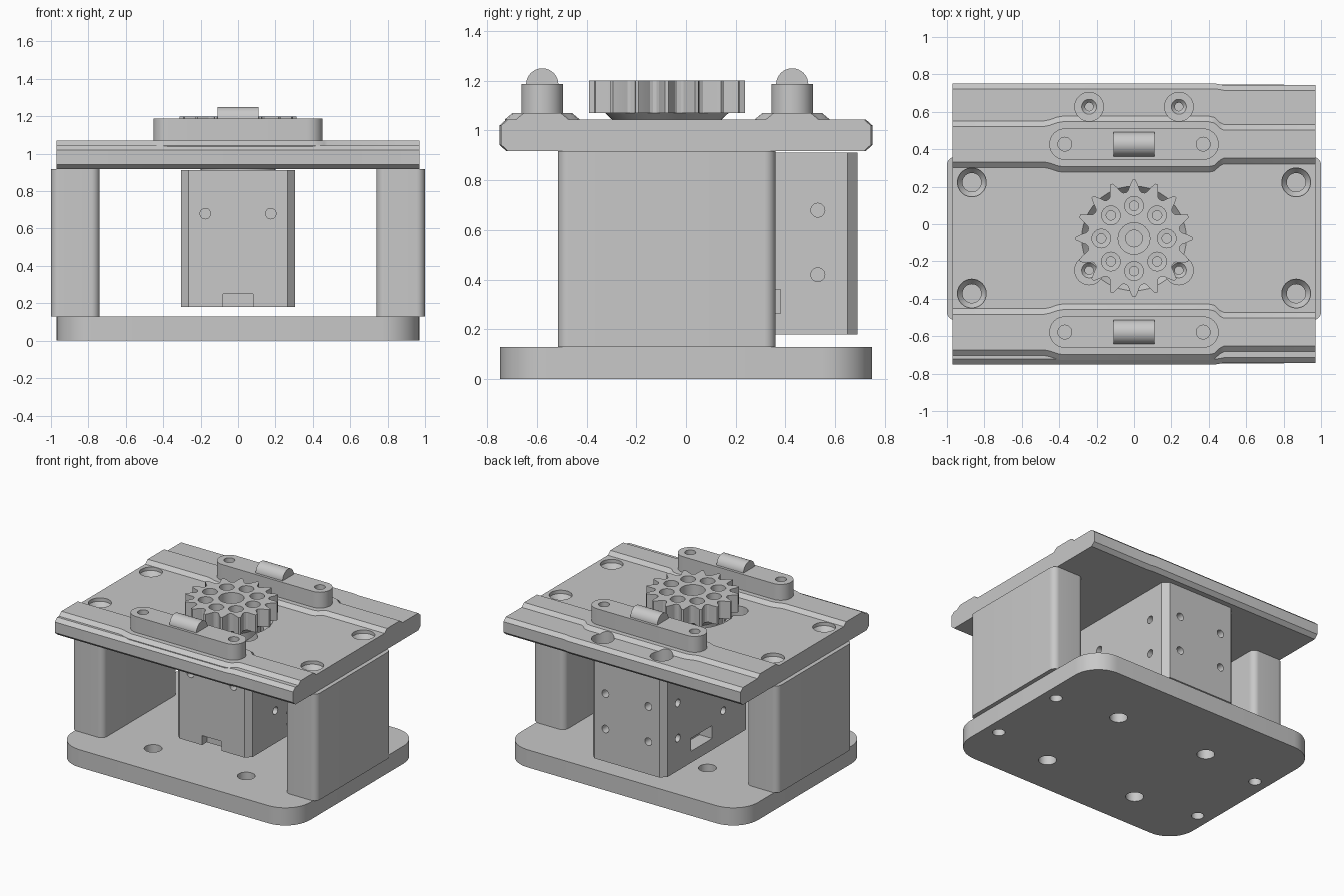
import bpy, bmesh, math
from mathutils import Vector

if "Cube" in bpy.data.objects:
    bpy.data.objects.remove(bpy.data.objects["Cube"])

grey = bpy.data.materials.new("plain grey")
grey.use_nodes = True
COLOUR = (0.58, 0.58, 0.58, 1)
grey.diffuse_color = COLOUR
grey.node_tree.nodes["Principled BSDF"].inputs["Base Color"].default_value = COLOUR


def finish(name, bm):
    bmesh.ops.recalc_face_normals(bm, faces=bm.faces)
    mesh = bpy.data.meshes.new(name)
    bm.to_mesh(mesh)
    bm.free()
    mesh.materials.append(grey)
    ob = bpy.data.objects.new(name, mesh)
    bpy.context.collection.objects.link(ob)
    return ob


def loft(bm, rings):
    """Skin closed rings of points and cap both ends."""
    rows = [[bm.verts.new(p) for p in ring] for ring in rings]
    for a, b in zip(rows, rows[1:]):
        for i in range(len(a)):
            j = (i + 1) % len(a)
            bm.faces.new((a[i], a[j], b[j], b[i]))
    bm.faces.new(rows[0][::-1])
    bm.faces.new(rows[-1])


def prism(bm, outline, z0, z1):
    loft(bm, [[(x, y, z) for x, y in outline] for z in (z0, z1)])


def turned(bm, at, profile, axis="Z", n=32):
    """Stack of circles (radius, height) along an axis through a point."""
    turn = Vector((0, 0, 1)).rotation_difference(
        Vector([float(axis == k) for k in "XYZ"])).to_matrix()
    ring = [2 * math.pi * i / n for i in range(n)]
    loft(bm, [[turn @ Vector((r * math.cos(t), r * math.sin(t), h)) + Vector(at)
               for t in ring] for r, h in profile])


def block(bm, lo, hi):
    prism(bm, [(lo[0], lo[1]), (hi[0], lo[1]), (hi[0], hi[1]), (lo[0], hi[1])], lo[2], hi[2])


def rounded(x0, x1, y0, y1, r, n=10):
    pts = []
    for k, (cx, cy) in enumerate([(x1 - r, y1 - r), (x0 + r, y1 - r),
                                  (x0 + r, y0 + r), (x1 - r, y0 + r)]):
        for i in range(n + 1):
            t = (k + i / n) * math.pi / 2
            pts.append((cx + r * math.cos(t), cy + r * math.sin(t)))
    return pts


def carve(ob, cutter_bm):
    cutter = finish("cutter", cutter_bm)
    cutter.hide_render = True
    mod = ob.modifiers.new("holes", "BOOLEAN")
    mod.operation, mod.solver, mod.object = "DIFFERENCE", "EXACT", cutter
    bpy.context.view_layer.objects.active = ob
    bpy.ops.object.modifier_apply(modifier=mod.name)
    bpy.data.objects.remove(cutter)


MID = -0.077            # centre line of gear and columns
BOLTS = [(x, y) for x in (-0.867, 0.867) for y in (0.223, -0.372)]
MOUNTS = [(x, y) for x in (-0.24, 0.24) for y in (0.627, -0.248)]
RAILS = {"back": 0.427, "front": -0.578}

# Base plate
bm = bmesh.new()
prism(bm, rounded(-0.97, 0.97, -0.747, 0.747, 0.2), 0, 0.13)
base = finish("base_plate", bm)
bm = bmesh.new()
for x, y in BOLTS:
    turned(bm, (x, y, 0), [(0.042, -0.1), (0.042, 0.2)])
for x in (-0.38, 0.38):
    for y in (MID - 0.37, MID + 0.37):
        turned(bm, (x, y, 0), [(0.06, -0.1), (0.06, 0.2)])
carve(base, bm)

# Side columns
for name, x0 in (("left_column", 0.74), ("right_column", -1.0)):
    bm = bmesh.new()
    prism(bm, rounded(x0, x0 + 0.26, -0.515, 0.36, 0.045), 0.13, 0.917)
    finish(name, bm)

# Motor with chamfered corners, screw holes, sockets and a cable notch
bm = bmesh.new()
prism(bm, rounded(-0.305, 0.305, -0.305, 0.69, 0.04, 1), 0.18, 0.912)
motor = finish("motor_body", bm)
bm = bmesh.new()
for z in (0.68, 0.42):
    for s in (-1, 1):
        for y in (0.0, 0.53):
            turned(bm, (s * 0.305, y, z), [(0.028, -0.07), (0.028, 0.07)], "X", 20)
        turned(bm, (s * 0.175, 0.69, z), [(0.028, -0.07), (0.028, 0.07)], "Y", 20)
        if z > 0.5:
            turned(bm, (s * 0.175, -0.305, z), [(0.028, -0.07), (0.028, 0.07)], "Y", 20)
for s in (-1, 1):
    block(bm, (s * 0.35 - 0.15, 0.13, 0.265), (s * 0.35 + 0.15, 0.38, 0.36))
block(bm, (-0.08, -0.4, 0.1), (0.08, -0.25, 0.25))
carve(motor, bm)


def screw_cutters():
    bm = bmesh.new()
    for x, y in BOLTS:
        turned(bm, (x, y, 0), [(0.05, 0.8), (0.05, 0.985), (0.077, 1.02), (0.077, 1.2)])
    for x, y in MOUNTS:
        turned(bm, (x, y, 0), [(0.022, 0.8), (0.022, 0.945), (0.04, 0.965),
                               (0.077, 0.966), (0.077, 1.2)])
    return bm


# Top deck with chamfered long edges, slightly narrower at the left end
bm = bmesh.new()
rings = []
for x, w in ((-0.97, 0.75), (0.44, 0.75), (0.48, 0.743), (0.97, 0.743)):
    half = [(w - 0.028, 0.917), (w, 0.942), (w, 1.02), (w - 0.028, 1.045)]
    rings.append([(x, y, z) for y, z in half] + [(x, -y, z) for y, z in reversed(half)])
loft(bm, rings)
deck = finish("top_deck", bm)
carve(deck, screw_cutters())
# Tapered opening for the horn
bm = bmesh.new()
turned(bm, (0, MID, 0), [(0.215, 0.9), (0.215, 0.97), (0.28, 1.045), (0.28, 1.1)], n=48)
carve(deck, bm)

# Raised rails, widened around the arms
for side, c in RAILS.items():
    bm = bmesh.new()
    rings = []
    for x, w in ((-0.97, 0.125), (-0.48, 0.125), (-0.45, 0.131), (-0.41, 0.145), (-0.38, 0.15),
                 (0.4, 0.15), (0.43, 0.143), (0.46, 0.115), (0.48, 0.105), (0.97, 0.105)):
        rings.append([(x, c - w, 1.03), (x, c - w, 1.045), (x, c - w + 0.03, 1.07),
                      (x, c + w - 0.03, 1.07), (x, c + w, 1.045), (x, c + w, 1.03)])
    loft(bm, rings)
    carve(finish(side + "_rail", bm), screw_cutters())

    # Arm with two holes and a half-round roller
    bm = bmesh.new()
    prism(bm, rounded(-0.453, 0.453, c - 0.084, c + 0.084, 0.0835), 1.065, 1.187)
    arm = finish(side + "_arm", bm)
    bm = bmesh.new()
    for x in (-0.37, 0.37):
        turned(bm, (x, c, 0), [(0.037, 1.075), (0.037, 1.3)])
    carve(arm, bm)
    bm = bmesh.new()
    turned(bm, (0, c, 1.185), [(0.065, -0.11), (0.065, 0.11)], "X")
    finish(side + "_roller", bm)

# Horn below the gear
bm = bmesh.new()
turned(bm, (0, MID, 0), [(0.2, 0.905), (0.2, 1.025), (0.25, 1.072)], n=48)
finish("gear_horn", bm)

# Gear with pointed teeth, bore and a ring of screw holes
TEETH = 16
outline = []
for k in range(TEETH):
    for f, r in ((-0.42, 0.25), (-0.32, 0.257), (-0.17, 0.29), (-0.06, 0.314),
                 (0.06, 0.314), (0.17, 0.29), (0.32, 0.257), (0.42, 0.25)):
        t = 2 * math.pi * (k + f) / TEETH
        outline.append((r * math.cos(t), MID + r * math.sin(t)))
bm = bmesh.new()
prism(bm, outline, 1.07, 1.2)
gear = finish("gear", bm)
bm = bmesh.new()
turned(bm, (0, MID, 0), [(0.045, 1.0), (0.045, 1.09), (0.085, 1.092), (0.085, 1.3)])
for k in range(8):
    t = k * math.pi / 4
    turned(bm, (0.175 * math.cos(t), MID + 0.175 * math.sin(t), 0),
           [(0.025, 1.0), (0.025, 1.11), (0.05, 1.112), (0.05, 1.3)], n=24)
carve(gear, bm)

# Smooth curved walls, keep edges sharp
bpy.ops.object.select_all(action="DESELECT")
for ob in bpy.context.collection.objects:
    if ob.type == "MESH":
        ob.select_set(True)
        bpy.context.view_layer.objects.active = ob
bpy.ops.object.shade_smooth_by_angle(angle=math.radians(25))
